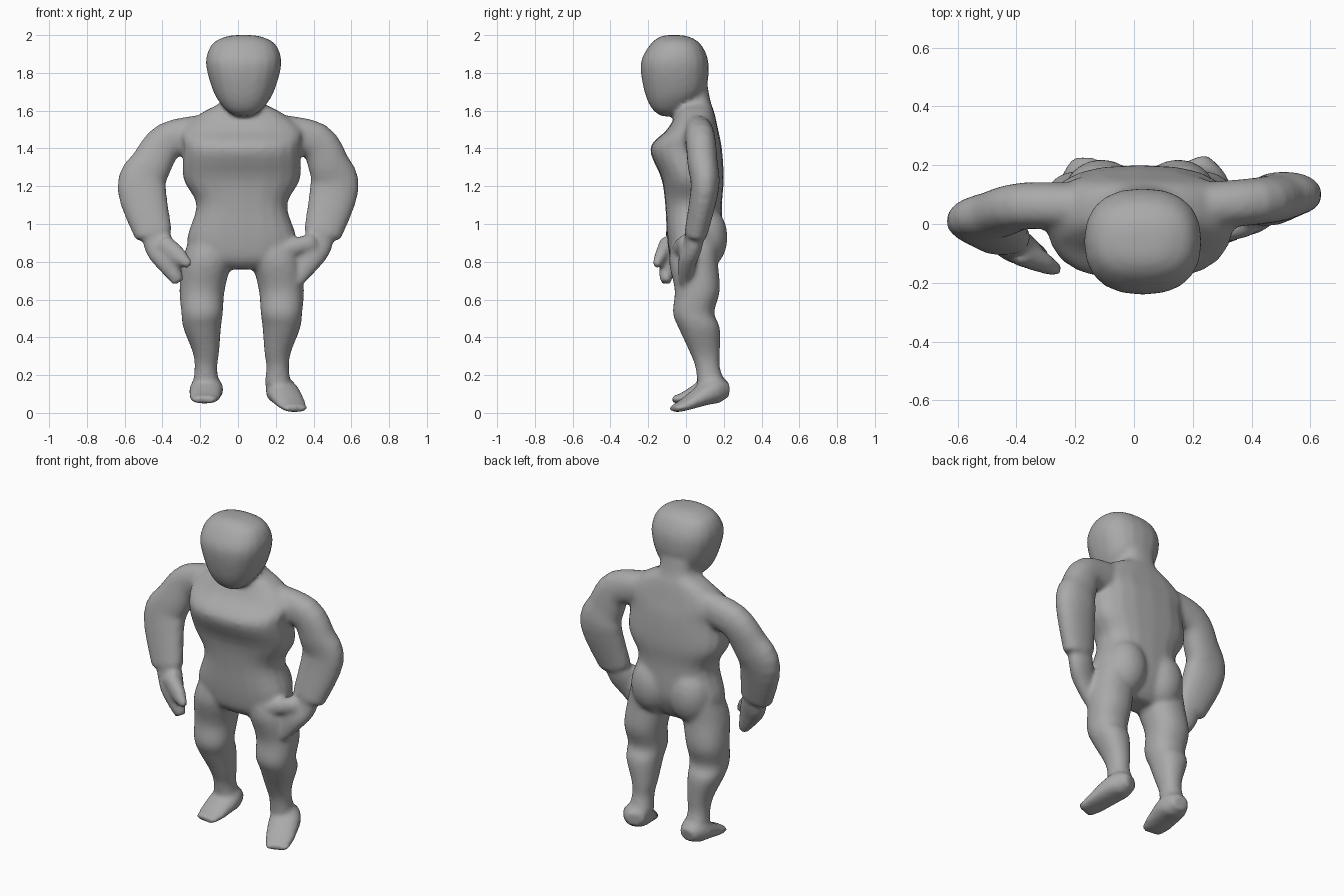
import bpy
import bmesh
import math
from mathutils import Vector, Matrix

cube = bpy.data.objects.get("Cube")
if cube:
    bpy.data.objects.remove(cube)

SIDES = 20
STEPS = 4
MIDLINE = .02
ACROSS, DEPTH, UP = Matrix.Identity(3)

skin = bmesh.new()


def ring(centre, half_width, half_depth):
    """One cross-section packed as a single vector so it can be interpolated."""
    return Vector((*centre, half_width, half_depth))


def level(z, half, front, back, x=MIDLINE):
    """A horizontal cross-section given by its front and back extent."""
    return ring((x, (front + back) / 2, z), half, (back - front) / 2)


def interpolate(rings):
    """Pass a smooth curve through the given cross-sections."""
    padded = [rings[0], *rings, rings[-1]]
    result = []
    for before, start, end, after in zip(padded, padded[1:], padded[2:], padded[3:]):
        slope_start, slope_end = (end - before) / 2, (after - start) / 2
        for step in range(STEPS):
            t = step / STEPS
            ease = t * t * (3 - 2 * t)
            result.append(start.lerp(end, ease)
                          + slope_start * t * (1 - t) ** 2
                          - slope_end * t * t * (1 - t))
    return result + [rings[-1]]


def rounded(value, power):
    """Push a sine or cosine outwards to get a boxier outline."""
    return math.copysign(abs(value) ** (2 / power), value)


def loft(rings, depth_axis=DEPTH, axis=None, power=2.2):
    """Skin the cross-sections, each set square to the path or to a fixed axis."""
    rings = interpolate(rings)
    centres = [Vector(section[:3]) for section in rings]
    loops = []
    for i, section in enumerate(rings):
        ahead = centres[min(i + 1, len(rings) - 1)]
        behind = centres[max(i - 1, 0)]
        along = axis or (ahead - behind).normalized()
        depth = (depth_axis - along * depth_axis.dot(along)).normalized()
        width = depth.cross(along)
        loop = []
        for k in range(SIDES):
            angle = math.tau * k / SIDES
            offset = width * section[3] * rounded(math.cos(angle), power)
            offset += depth * section[4] * rounded(math.sin(angle), power)
            loop.append(skin.verts.new(centres[i] + offset))
        loops.append(loop)
    for lower, upper in zip(loops, loops[1:]):
        for k in range(SIDES):
            skin.faces.new((lower[k - 1], lower[k], upper[k], upper[k - 1]))
    skin.faces.new(reversed(loops[0]))
    skin.faces.new(loops[-1])


def torso():
    loft([
        level(z=.76, half=.09, front=-.03, back=.11),
        level(z=.81, half=.24, front=-.08, back=.15),
        level(z=.92, half=.29, front=-.1, back=.19),
        level(z=1.1, half=.24, front=-.11, back=.19),
        level(z=1.24, half=.31, front=-.13, back=.2),
        level(z=1.4, half=.31, front=-.19, back=.19),
        level(z=1.5, half=.32, front=-.1, back=.17),
        level(z=1.59, half=.21, front=-.05, back=.15),
        level(z=1.65, half=.11, front=-.04, back=.13),
        level(z=1.76, half=.11, front=-.04, back=.11),
    ], axis=UP, power=2.6)


def head(x=.03):
    loft([
        level(z=1.57, half=.04, front=-.13, back=-.06, x=x),
        level(z=1.61, half=.1, front=-.18, back=0, x=x),
        level(z=1.7, half=.16, front=-.22, back=.1, x=x),
        level(z=1.85, half=.2, front=-.24, back=.12, x=x),
        level(z=1.95, half=.17, front=-.19, back=.08, x=x),
        level(z=1.99, half=.1, front=-.14, back=.02, x=x),
        level(z=2, half=.04, front=-.1, back=-.03, x=x),
    ], axis=UP, power=2.4)


def leg(side):
    ankle, knee, hip = (MIDLINE + side * spread for spread in (.19, .21, .16))
    loft([
        level(z=.15, half=.07, front=.06, back=.21, x=ankle),
        level(z=.24, half=.06, front=.05, back=.18, x=ankle),
        level(z=.32, half=.07, front=.02, back=.18, x=ankle),
        level(z=.45, half=.1, front=-.04, back=.18, x=knee),
        level(z=.53, half=.11, front=-.07, back=.15, x=knee),
        level(z=.65, half=.12, front=-.06, back=.18, x=knee),
        level(z=.8, half=.13, front=-.09, back=.17, x=(knee + hip) / 2),
        level(z=.92, half=.12, front=-.07, back=.18, x=hip),
    ], axis=UP)


def buttock(side):
    place = Matrix.Translation((MIDLINE + side * .13, .1, .93))
    size = Matrix.Diagonal((.13, .12, .17, 1))
    bmesh.ops.create_icosphere(skin, subdivisions=3, radius=1, matrix=place @ size)


def foot(side, turn, dip):
    """Heel to toe; turn swings the toes sideways and dip lowers them."""
    heel = Vector((MIDLINE + side * .18, .22, .12))
    toe = Vector((heel.x + turn, -.07, .07 - dip))
    instep = heel.lerp(toe, .4)
    ball = heel.lerp(toe, .8)
    loft([
        ring(heel, half_width=.05, half_depth=.04),
        ring(heel.lerp(toe, .2) + UP * .02, half_width=.08, half_depth=.07),
        ring(instep + UP * .02, half_width=.09, half_depth=.06),
        ring(ball, half_width=.08, half_depth=.03),
        ring(toe, half_width=.06, half_depth=.02),
    ], depth_axis=UP)


def arm(side, elbow_y, wrist_y):
    root = Vector((MIDLINE + side * .2, .06, 1.48))
    shoulder = Vector((MIDLINE + side * .39, .06 + elbow_y / 6, 1.44))
    elbow = Vector((side * .51, elbow_y, 1.19))
    wrist = Vector((side * .445, wrist_y, .94))
    loft([
        ring(root, half_width=.1, half_depth=.08),
        ring(shoulder, half_width=.1, half_depth=.08),
        ring(shoulder.lerp(elbow, .5) + side * ACROSS * .02, half_width=.11, half_depth=.08),
        ring(elbow, half_width=.13, half_depth=.075),
        ring(wrist, half_width=.1, half_depth=.06),
    ])
    return wrist


def hand(side, wrist, thumb_reach, thumb_drop):
    """Fingers hang inward and down; the thumb points across the front."""
    inward = -side * ACROSS
    fingertip = wrist + inward * .13 - DEPTH * .06 - UP * .25
    knuckle = wrist.lerp(fingertip, .5) - DEPTH * .01
    loft([
        ring(wrist + UP * .03, half_width=.07, half_depth=.05),
        ring(wrist.lerp(fingertip, .2), half_width=.08, half_depth=.05),
        ring(knuckle, half_width=.07, half_depth=.05),
        ring(fingertip, half_width=.03, half_depth=.03),
    ])
    base = wrist + inward * .05 - DEPTH * .04 - UP * .04
    thumb_tip = wrist + inward * thumb_reach - DEPTH * .11 - UP * thumb_drop
    loft([
        ring(base, half_width=.05, half_depth=.05),
        ring(base.lerp(thumb_tip, .6), half_width=.045, half_depth=.035),
        ring(thumb_tip, half_width=.02, half_depth=.02),
    ])


torso()
head()
for side in (-1, 1):
    leg(side)
    buttock(side)
foot(-1, turn=-.02, dip=0)
foot(1, turn=.11, dip=.05)
hand(-1, arm(-1, elbow_y=.01, wrist_y=-.05), thumb_reach=.19, thumb_drop=.16)
hand(1, arm(1, elbow_y=.1, wrist_y=.05), thumb_reach=.22, thumb_drop=.08)

# Body object holding all parts
bmesh.ops.recalc_face_normals(skin, faces=skin.faces)
mesh = bpy.data.meshes.new("body")
skin.to_mesh(mesh)
skin.free()
body = bpy.data.objects.new("body", mesh)
bpy.context.collection.objects.link(body)

# Single flat colour
grey = bpy.data.materials.new("plain grey")
grey.use_nodes = True
tint = (.4, .4, .4, 1)
grey.diffuse_color = tint
grey.node_tree.nodes["Principled BSDF"].inputs["Base Color"].default_value = tint
mesh.materials.append(grey)

# Fuse the parts into one skin and soften the joins
fuse = body.modifiers.new("fuse", "REMESH")
fuse.mode = "VOXEL"
fuse.voxel_size = .014
fuse.use_smooth_shade = True
soften = body.modifiers.new("soften", "SMOOTH")
soften.factor = .5
soften.iterations = 6
